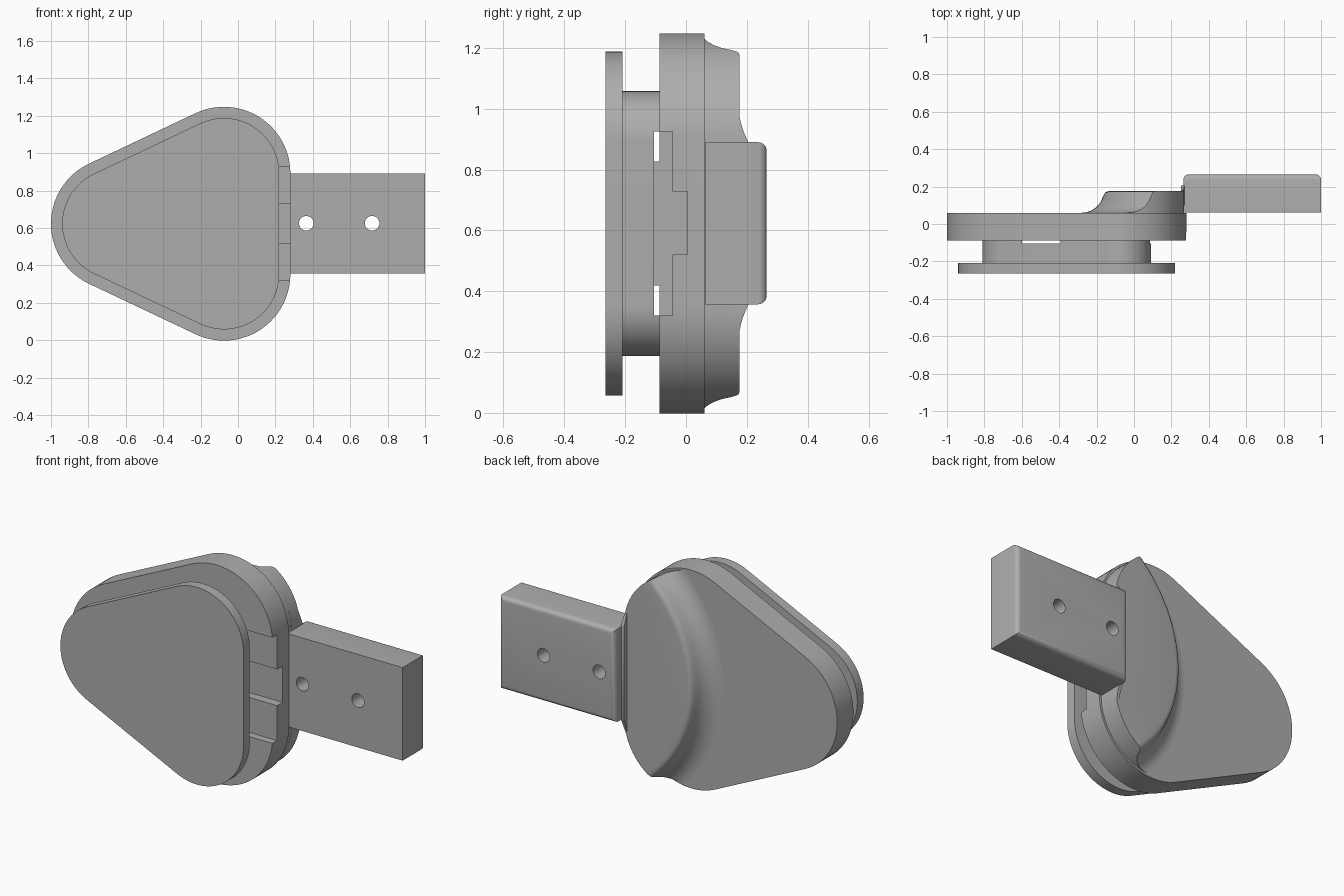
import bpy, bmesh, math

if "Cube" in bpy.data.objects:
    bpy.data.objects.remove(bpy.data.objects["Cube"])

MID = 0.6225          # height of the symmetry plane
grey = bpy.data.materials.new("plain grey")
grey.diffuse_color = (0.42, 0.42, 0.42, 1)
grey.use_nodes = True
grey.node_tree.nodes["Principled BSDF"].inputs["Base Color"].default_value = grey.diffuse_color


def finish(name, bm):
    bmesh.ops.recalc_face_normals(bm, faces=bm.faces[:])
    me = bpy.data.meshes.new(name)
    bm.to_mesh(me)
    bm.free()
    me.materials.append(grey)
    ob = bpy.data.objects.new(name, me)
    bpy.context.collection.objects.link(ob)
    return ob


def outline(inset):
    """Rounded triangle in x/z, shrunk by inset."""
    r = 0.355 - inset
    tilt = math.atan2(0.27, 0.57)
    corners = [(-0.075, MID + 0.27, 0, math.pi / 2 + tilt),
               (-0.645, MID, math.pi / 2 + tilt, 1.5 * math.pi - tilt),
               (-0.075, MID - 0.27, 1.5 * math.pi - tilt, 2 * math.pi)]
    n = 28
    return [(cx + r * math.cos(a + (b - a) * i / n), cz + r * math.sin(a + (b - a) * i / n))
            for cx, cz, a, b in corners for i in range(n + 1)]


def prism(name, pts, y0, y1, bevel=0, bevel_at=(), segs=3):
    """Extrude an x/z polygon along y, rounding the rims listed in bevel_at."""
    bm = bmesh.new()
    a = [bm.verts.new((x, y0, z)) for x, z in pts]
    b = [bm.verts.new((x, y1, z)) for x, z in pts]
    bm.faces.new(a)
    bm.faces.new(b[::-1])
    for i in range(len(pts)):
        j = (i + 1) % len(pts)
        bm.faces.new((a[i], b[i], b[j], a[j]))
    rim = [e for e in bm.edges if any(all(abs(v.co.y - y) < 1e-5 for v in e.verts) for y in bevel_at)]
    if rim:
        bmesh.ops.bevel(bm, geom=rim, offset=bevel, segments=segs, profile=0.5, affect='EDGES')
    return finish(name, bm)


def box(name, x0, x1, y0, y1, z0, z1, **kw):
    return prism(name, [(x0, z0), (x1, z0), (x1, z1), (x0, z1)], y0, y1, **kw)


def combine(ob, tool, op='DIFFERENCE'):
    """Apply a boolean and remove the tool."""
    m = ob.modifiers.new("cut", 'BOOLEAN')
    m.object, m.operation, m.solver = tool, op, 'EXACT'
    bpy.context.view_layer.objects.active = ob
    bpy.ops.object.modifier_apply(modifier=m.name)
    bpy.data.objects.remove(tool)


# Stacked rounded-triangle plates
front_plate = prism("front_plate", outline(0.06), -0.265, -0.208, 0.006, (-0.265, -0.208))
neck = prism("neck", outline(0.19), -0.212, -0.08)
back_plate = prism("back_plate", outline(0), -0.087, 0.06, 0.012, (0.06,))

# Wide slot through neck and plate, with a deeper groove in the plate
for part in (neck, back_plate):
    combine(part, box("slot_cutter", -0.6, 0.4, -0.105, -0.045, 0.32, 0.925))
combine(back_plate, box("groove_cutter", -0.6, 0.4, -0.07, 0.005, 0.52, 0.728))

# Raised hump: a flared disc turned about an off-centre axis, trimmed to the plate outline
profile = [(0.88, 0.05), (0.88, 0.06)]
profile += [(0.88 - 0.118 * math.sin(t), 0.18 - 0.12 * math.cos(t))
            for t in (math.radians(8 * i) for i in range(1, 10))]
profile += [(0.76, 0.158), (0.754, 0.168), (0.745, 0.174), (0.73, 0.176)]
bm = bmesh.new()
N = 160
rings = []
for r, y in profile:
    rings.append([bm.verts.new((0.6 + r * math.cos(2 * math.pi * i / N), y,
                                MID + r * math.sin(2 * math.pi * i / N))) for i in range(N)])
for lo, hi in zip(rings, rings[1:]):
    for i in range(N):
        j = (i + 1) % N
        bm.faces.new((lo[i], lo[j], hi[j], hi[i]))
bm.faces.new(rings[0])
bm.faces.new(rings[-1][::-1])
hump = finish("hump", bm)
combine(hump, prism("hump_trim", outline(0.012), 0.0, 0.3), 'INTERSECT')

# Flared web where the hump meets the arm
half = [(0.267 + 0.13 * (1 - math.cos(t)), 0.205 - 0.035 * math.sin(t))
        for t in (math.radians(15 * i) for i in range(7))]
half = [(0.267 + 0.13 * i / 6, 0.172 + 0.033 * (1 - i / 6) ** 2) for i in range(7)]
sect = [(MID - d, y) for d, y in half[::-1]] + [(MID + d, y) for d, y in half]
sect += [(MID + 0.397, 0.1), (MID - 0.397, 0.1)]
bm = bmesh.new()
f = bm.faces.new([bm.verts.new((0.25, y, z)) for z, y in sect])
ext = bmesh.ops.extrude_face_region(bm, geom=[f])
bmesh.ops.translate(bm, vec=(0.05, 0, 0),
                    verts=[v for v in ext["geom"] if isinstance(v, bmesh.types.BMVert)])
web = finish("arm_web", bm)
combine(web, prism("web_trim", outline(0.011), 0.0, 0.3), 'INTERSECT')

# Mounting arm with rounded back rim and two through holes
arm = box("mounting_arm", 0.264, 1.0, 0.062, 0.265, 0.357, 0.89, bevel=0.028, bevel_at=(0.265,), segs=5)
for hx in (0.365, 0.717):
    ring = [(hx + 0.039 * math.cos(math.pi * i / 16), 0.625 + 0.039 * math.sin(math.pi * i / 16))
            for i in range(32)]
    combine(arm, prism("hole_cutter", ring, 0.0, 0.4))

# Smooth the curved surfaces, keep crisp edges
for ob in (front_plate, neck, back_plate, hump, web, arm):
    bpy.ops.object.select_all(action='DESELECT')
    ob.select_set(True)
    bpy.context.view_layer.objects.active = ob
    bpy.ops.object.shade_smooth_by_angle(angle=math.radians(30))
